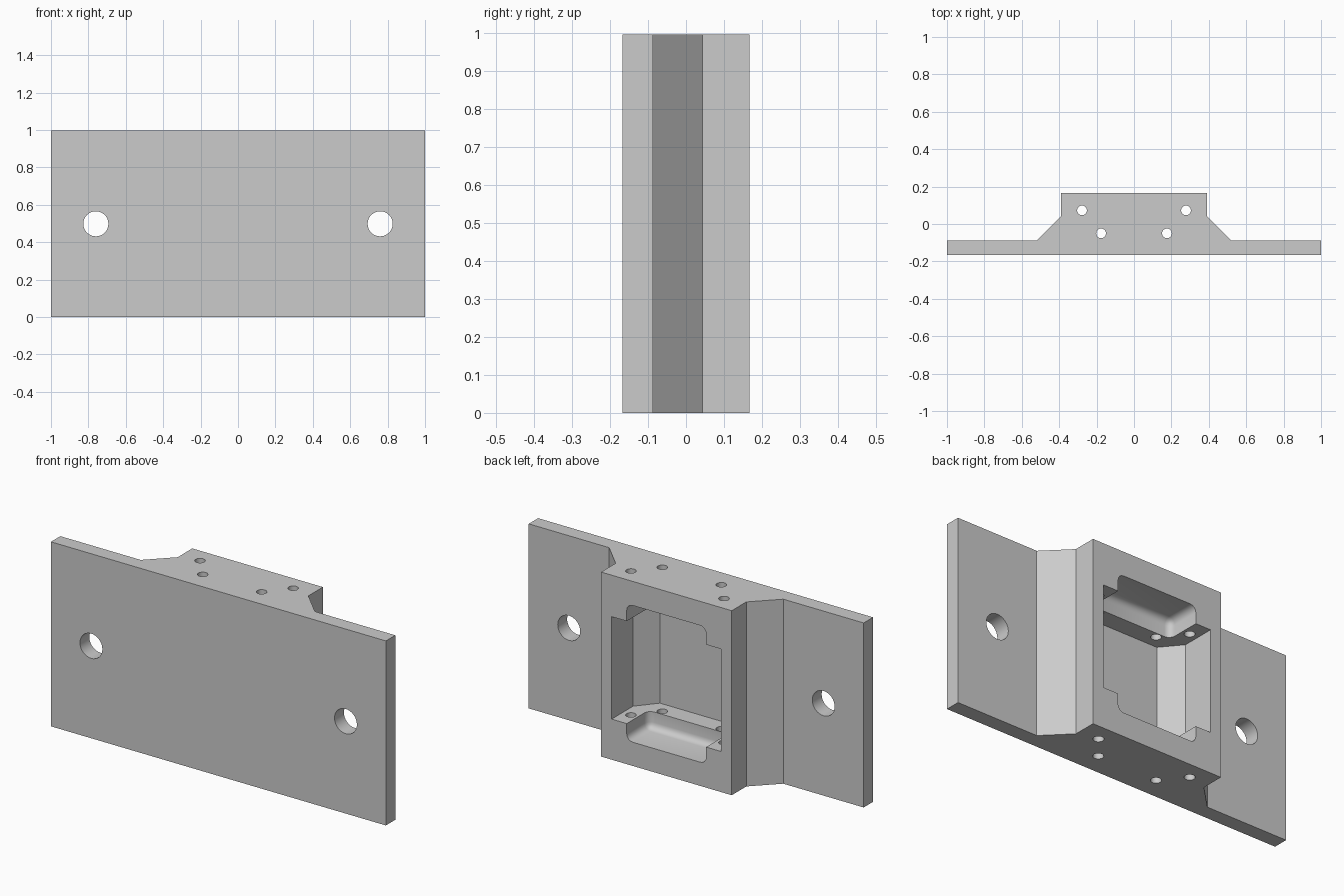
import bpy, bmesh, math
from mathutils import Matrix

cube = bpy.data.objects.get("Cube")
if cube:
    bpy.data.objects.remove(cube, do_unlink=True)

HEIGHT = 0.996

grey = bpy.data.materials.new("plain grey")
grey.use_nodes = True
grey.diffuse_color = (0.6, 0.6, 0.6, 1)
grey.node_tree.nodes["Principled BSDF"].inputs["Base Color"].default_value = (0.6, 0.6, 0.6, 1)


def make_object(name, bm):
    bmesh.ops.recalc_face_normals(bm, faces=bm.faces)
    mesh = bpy.data.meshes.new(name)
    bm.to_mesh(mesh)
    bm.free()
    mesh.materials.append(grey)
    obj = bpy.data.objects.new(name, mesh)
    bpy.context.collection.objects.link(obj)
    return obj


def prism(name, half, z0, z1):
    """Extrude a plan outline, given as its right half and mirrored in x."""
    outline = half + [(-x, y) for x, y in reversed(half)]
    bm = bmesh.new()
    face = bm.faces.new([bm.verts.new((x, y, z0)) for x, y in outline])
    top = bmesh.ops.extrude_face_region(bm, geom=[face])["geom"]
    verts = [g for g in top if isinstance(g, bmesh.types.BMVert)]
    bmesh.ops.translate(bm, verts=verts, vec=(0, 0, z1 - z0))
    return make_object(name, bm)


def rounded_box(name, low, high, radius):
    bm = bmesh.new()
    bmesh.ops.create_cube(bm, size=1)
    for v in bm.verts:
        v.co = [(a + b) / 2 + c * (b - a) for a, b, c in zip(low, high, v.co)]
    bmesh.ops.bevel(bm, geom=bm.edges[:], offset=radius, segments=4,
                    profile=0.5, affect="EDGES")
    return make_object(name, bm)


def drill(name, location, radius, length, along_y=False):
    bm = bmesh.new()
    turn = Matrix.Rotation(math.radians(90 if along_y else 0), 4, "X")
    bmesh.ops.create_cone(bm, cap_ends=True, segments=32, radius1=radius, radius2=radius,
                          depth=length, matrix=Matrix.Translation(location) @ turn)
    return make_object(name, bm)


# Mounting plate with the raised housing behind it
bracket = prism("mounting_bracket",
                [(1, -0.167), (1, -0.087), (0.52, -0.087), (0.39, 0.043), (0.39, 0.167)],
                0, HEIGHT)

# Pocket open to the back, narrowing towards the plate
cutters = [
    prism("pocket_cutter", [(0.327, 0.3), (0.327, -0.015), (0.24, -0.12)], 0.219, 0.772),
    rounded_box("recess_cutter", (-0.237, -0.02, 0.128), (0.237, 0.4, 0.866), 0.035),
]

# Mounting holes through the plate and screw holes through the housing
for side in (-1, 1):
    cutters.append(drill("mounting_hole_cutter", (side * 0.76, -0.12, HEIGHT / 2), 0.067, 0.5, True))
    for x, y in ((0.278, 0.073), (0.176, -0.05)):
        cutters.append(drill("screw_hole_cutter", (side * x, y, HEIGHT / 2), 0.026, 1.4))

for cutter in cutters:
    cutter.hide_render = True
    mod = bracket.modifiers.new(cutter.name, "BOOLEAN")
    mod.operation = "DIFFERENCE"
    mod.solver = "EXACT"
    mod.object = cutter

# Keep the finished cut shape and drop the cutters
bpy.context.view_layer.update()
cut = bpy.data.meshes.new_from_object(bracket.evaluated_get(bpy.context.evaluated_depsgraph_get()))
bracket.modifiers.clear()
bracket.data = cut
cut.materials.clear()
cut.materials.append(grey)
for poly in cut.polygons:
    poly.material_index = 0
for cutter in cutters:
    bpy.data.objects.remove(cutter, do_unlink=True)

bpy.ops.object.select_all(action="DESELECT")
bracket.select_set(True)
bpy.context.view_layer.objects.active = bracket
bpy.ops.object.shade_smooth_by_angle(angle=math.radians(30))
